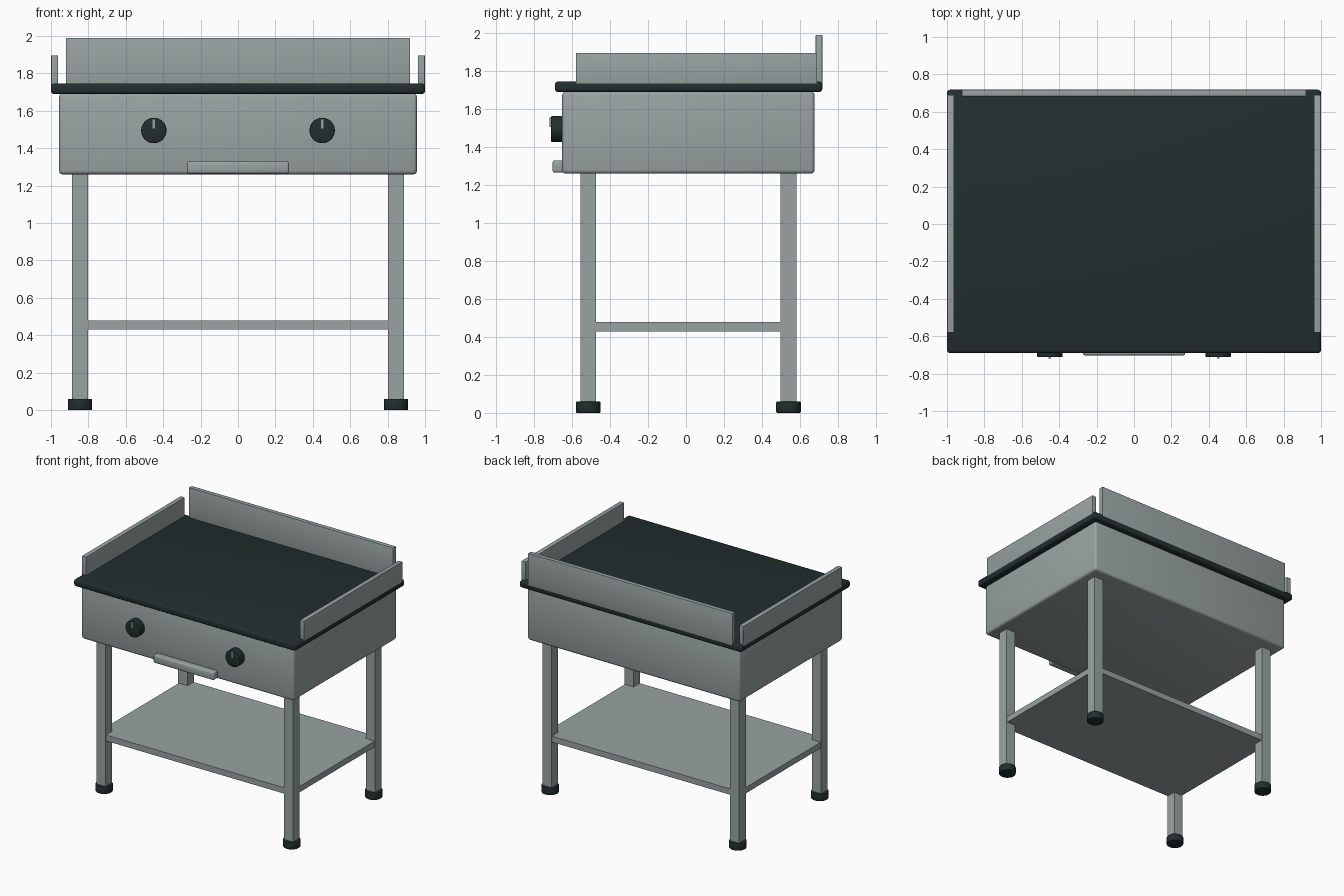
import bpy, math

if "Cube" in bpy.data.objects:
    bpy.data.objects.remove(bpy.data.objects["Cube"])


def material(name, rgb):
    m = bpy.data.materials.new(name)
    m.diffuse_color = (*rgb, 1)
    m.use_nodes = True
    m.node_tree.nodes["Principled BSDF"].inputs["Base Color"].default_value = m.diffuse_color
    return m


STEEL = material("brushed_steel", (0.32, 0.37, 0.365))
DARK = material("dark_iron", (0.016, 0.027, 0.027))


def finish(name, mat, bevel, segments=3):
    ob = bpy.context.object
    ob.name = name
    ob.data.materials.append(mat)
    if bevel:
        mod = ob.modifiers.new("bevel", 'BEVEL')
        mod.width = bevel
        mod.segments = segments
        mod.limit_method = 'ANGLE'
        mod.angle_limit = math.radians(40)
        bpy.ops.object.modifier_apply(modifier=mod.name)
        bpy.ops.object.shade_smooth_by_angle(angle=math.radians(35))
    return ob


def box(name, x, y, z, mat, bevel=0.0):
    """Box from (min, max) ranges along each axis."""
    ranges = (x, y, z)
    bpy.ops.mesh.primitive_cube_add(size=1, location=[(a + b) / 2 for a, b in ranges])
    bpy.context.object.scale = [b - a for a, b in ranges]
    bpy.ops.object.transform_apply(location=False, rotation=False, scale=True)
    return finish(name, mat, bevel)


def cylinder(name, radius, depth, loc, mat, rot=(0, 0, 0), bevel=0.0):
    bpy.ops.mesh.primitive_cylinder_add(vertices=32, radius=radius, depth=depth,
                                        location=loc, rotation=rot)
    ob = finish(name, mat, bevel, 2)
    bpy.ops.object.shade_smooth_by_angle(angle=math.radians(35))
    return ob


# Housing and cooking plate
box("housing", (-0.957, 0.957), (-0.652, 0.678), (1.26, 1.693), STEEL, 0.02)
box("cooking_plate", (-1, 1), (-0.69, 0.718), (1.69, 1.746), DARK, 0.016)

# Splash guards
box("back_guard", (-0.92, 0.92), (0.683, 0.718), (1.73, 1.99), STEEL, 0.002)
for side, s in (("left", -1), ("right", 1)):
    x = sorted((s * 0.962, s * 0.999))
    box(side + "_guard", x, (-0.58, 0.69), (1.732, 1.896), STEEL, 0.002)

# Legs with round feet
for side, x in (("left", -0.845), ("right", 0.845)):
    for end, y in (("front", -0.515), ("back", 0.54)):
        box(f"{end}_{side}_leg", (x - 0.042, x + 0.042), (y - 0.042, y + 0.042),
            (0.03, 1.27), STEEL)
        cylinder(f"{end}_{side}_foot", 0.065, 0.06, (x, y, 0.03), DARK, bevel=0.006)

# Lower shelf
box("shelf", (-0.882, 0.882), (-0.552, 0.577), (0.43, 0.478), STEEL)

# Control knobs with pointer marks
for side, x in (("left", -0.45), ("right", 0.45)):
    cylinder(side + "_knob", 0.068, 0.062, (x, -0.681, 1.495), DARK,
             rot=(math.pi / 2, 0, 0), bevel=0.006)
    box(side + "_knob_pointer", (x - 0.006, x + 0.006), (-0.718, -0.710),
        (1.505, 1.555), STEEL)

# Drip tray handle
box("tray_handle", (-0.273, 0.273), (-0.703, -0.645), (1.265, 1.33), STEEL, 0.012)
